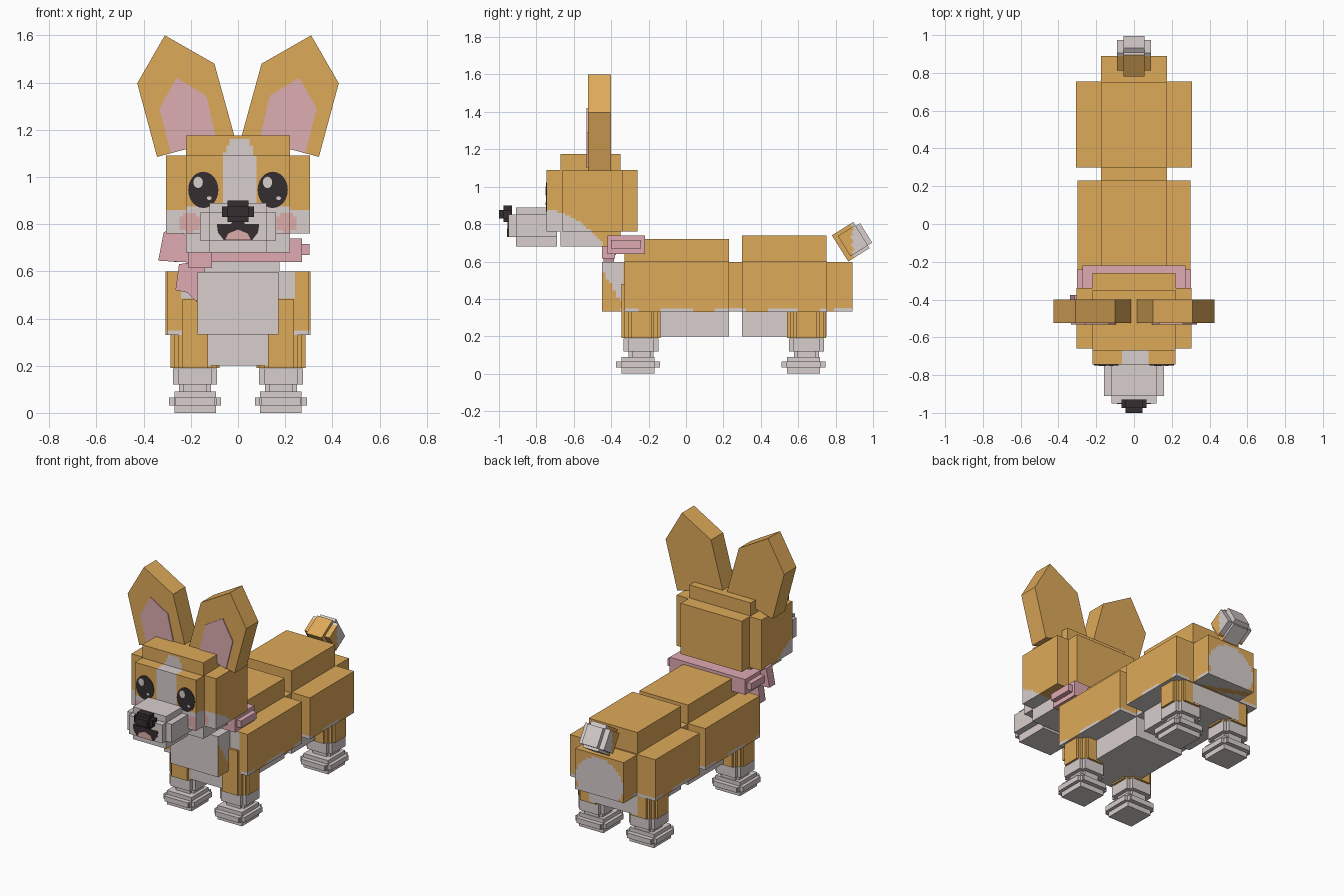
import bpy, bmesh, math
from mathutils import Vector, Matrix

old = bpy.data.objects.get("Cube")
if old:
    bpy.data.objects.remove(old)

# Flat colours
MATS = []
def material(name, rgb):
    m = bpy.data.materials.new(name)
    m.diffuse_color = (*rgb, 1)
    m.use_nodes = True
    m.node_tree.nodes["Principled BSDF"].inputs["Base Color"].default_value = (*rgb, 1)
    MATS.append(m)
    return len(MATS) - 1

TAN = material("tan fur", (.73, .40, .10))
WHITE = material("white fur", (.68, .62, .61))
PINK = material("inner ear pink", (.73, .42, .44))
SCARF = material("scarf pink", (.74, .40, .45))
BLUSH = material("blush pink", (.73, .42, .40))
DARK = material("dark brown", (.035, .027, .029))

def finish(name, bm, color):
    """Colour is one material or a rule on face centre and normal."""
    bmesh.ops.recalc_face_normals(bm, faces=bm.faces)
    for f in bm.faces:
        f.material_index = color(f.calc_center_median(), f.normal) if callable(color) else color
    me = bpy.data.meshes.new(name)
    bm.to_mesh(me)
    bm.free()
    for m in MATS:
        me.materials.append(m)
    ob = bpy.data.objects.new(name, me)
    bpy.context.collection.objects.link(ob)
    return ob

def blocks(name, boxes, color, cell=0.02):
    """Crossed boxes given as (x range, y range, z range)."""
    bm = bmesh.new()
    for box in boxes:
        part = bmesh.new()
        lo, hi = Vector(b[0] for b in box), Vector(b[1] for b in box)
        size = hi - lo
        bmesh.ops.create_cube(part, size=1, matrix=Matrix.Translation((lo + hi) / 2) @ Matrix.Diagonal((*size, 1)))
        if callable(color):
            for axis in range(3):
                no = Vector((0, 0, 0))
                no[axis] = 1
                n = math.ceil(size[axis] / cell)
                for i in range(1, n):
                    geom = part.verts[:] + part.edges[:] + part.faces[:]
                    bmesh.ops.bisect_plane(part, geom=geom, plane_co=lo + no * size[axis] * i / n, plane_no=no)
        tmp = bpy.data.meshes.new("tmp")
        part.to_mesh(tmp)
        part.free()
        bm.from_mesh(tmp)
        bpy.data.meshes.remove(tmp)
    return finish(name, bm, color)

def prism(name, pts, y0, y1, color, side=1):
    """Outline in x and z, extruded along y."""
    bm = bmesh.new()
    face = bm.faces.new([bm.verts.new((x * side, y0, z)) for x, z in pts])
    new = bmesh.ops.extrude_face_region(bm, geom=[face])["geom"]
    moved = [v for v in new if isinstance(v, bmesh.types.BMVert)]
    bmesh.ops.translate(bm, verts=moved, vec=(0, y1 - y0, 0))
    return finish(name, bm, color)

def oval(cx, cz, rx, rz, n=24):
    return [(cx + rx * math.cos(math.tau * i / n), cz + rz * math.sin(math.tau * i / n)) for i in range(n)]

def sym(w):
    return (-w, w)

# Head with blaze, pale cheeks and blush
def head_rule(p, n):
    if n.y < -.5 and ((abs(p.x) - .205) / .05) ** 2 + ((p.z - .805) / .04) ** 2 < 1:
        return BLUSH
    if p.y < -.655 and p.z < 1.155 and abs(p.x - .005) < .07 - max(0, p.z - 1.08) * .4:
        return WHITE
    return WHITE if p.z < .875 - 1.9 * (p.y + .75) ** 2 and p.y < -.45 else TAN

blocks("head", [(sym(.305), (-.66, -.34), (.76, 1.09)),
                (sym(.22), (-.745, -.26), (.76, 1.09)),
                (sym(.22), (-.67, -.35), (.68, 1.175))], head_rule, .0145)
blocks("muzzle", [(sym(.16), (-.91, -.69), (.73, .85)),
                  (sym(.12), (-.95, -.70), (.73, .85)),
                  (sym(.12), (-.91, -.69), (.68, .89))], WHITE)
blocks("nose", [(sym(.067), (-.975, -.93), (.83, .875)),
                (sym(.045), (-1, -.94), (.83, .875)),
                (sym(.045), (-.975, -.93), (.81, .90))], DARK)

# Mouth and tongue plates
half = [(.02, .82), (.03, .80), (.09, .80), (.085, .765), (.06, .732)]
prism("mouth", half + [(-x, z) for x, z in reversed(half)], -.954, -.949, DARK)
prism("tongue", [(-.055, .732), (-.042, .76), (0, .777), (.042, .76), (.055, .732)], -.957, -.953, BLUSH)
prism("nose_shine", oval(-.015, .862, .014, .008), -1.0, -.999, WHITE)

# Eyes and ears
ear = [(.10, 1.48), (.31, 1.60), (.427, 1.397), (.343, 1.085), (.015, 1.172)]
inner = [(.135, 1.345), (.26, 1.42), (.333, 1.29), (.285, 1.10), (.09, 1.155)]
for side, label in ((1, "left"), (-1, "right")):
    prism(label + "_eye", oval(.147, .945, .064, .077), -.749, -.744, DARK, side)
    prism(label + "_eye_shine", oval(.147 * side - .022, .977, .02, .024), -.752, -.748, WHITE)
    prism(label + "_eye_glint", oval(.147 * side + .025, .91, .01, .008), -.752, -.748, WHITE)
    prism(label + "_ear", ear, -.525, -.40, TAN, side)
    prism(label + "_inner_ear", inner, -.531, -.524, PINK, side)

# Body
def body_rule(p, n):
    if p.z < .343 + .012 * math.sin(22 * p.y + 9 * p.x):
        return WHITE
    if p.y > .885 and (p.x / .17) ** 2 + ((p.z - .43) / .15) ** 2 < 1:
        return WHITE
    if p.y < -.445:
        return WHITE
    if p.y < -.335:
        return WHITE if p.z > .56 - 1.7 * (p.y + .45) else TAN
    if p.y < -.325 and (abs(p.x) < .24 and p.z > .48 or abs(p.x) < .12):
        return WHITE
    return TAN

blocks("front_body", [(sym(.30), (-.33, .23), (.33, .60)),
                      (sym(.175), (-.33, .23), (.20, .72)),
                      (sym(.172), (-.45, -.2), (.333, .597))], body_rule)
blocks("rear_body", [(sym(.308), (.30, .755), (.33, .60)),
                     (sym(.175), (.22, .89), (.333, .597)),
                     (sym(.175), (.30, .75), (.20, .74))], body_rule)

# Legs and paws
def leg(name, cx, cy, top):
    def cross(a, b, z, dy=0):
        """Two boxes crossed in plan."""
        return [((cx - p, cx + p), (cy + dy - q, cy + dy + q), z) for p, q in ((a, b), (b, a))]
    blocks(name, cross(.09, .07, (.19, top)) + cross(.055, .104, (.19, top)), TAN)
    blocks(name + "_cuff", cross(.093, .07, (.12, .188)), WHITE)
    blocks(name + "_paw", cross(.067, .05, (.07, .125)) + cross(.11, .09, (.032, .065), -.017)
           + cross(.088, .088, (0, .09), -.017)[:1]
           + [((cx - .085, cx + .085), (cy - .135, cy + .1), (.032, .065))], WHITE)

for side, label in ((1, "left"), (-1, "right")):
    leg(label + "_front_leg", .182 * side, -.24, .48)
    leg(label + "_hind_leg", .182 * side, .645, .40)

# Tail, tipped with white
tail = blocks("tail", [(sym(.09), (.025, .135), (-.148, -.02)),
                       (sym(.055), (0, .135), (-.165, 0)),
                       (sym(.055), (.02, .162), (-.148, -.025))],
              lambda p, n: WHITE if .85 * p.y - .53 * p.z > .11 else TAN)
tail.location = (0, .78, .74)
tail.rotation_euler.x = math.radians(32)

# Scarf with knot and loose ends
blocks("scarf", [(sym(.303), (-.40, -.24), (.67, .715)),
                 (sym(.272), (-.42, -.22), (.64, .74))], SCARF)
blocks("scarf_knot", [((-.21, -.11), (-.45, -.38), (.615, .69))], SCARF)
prism("scarf_upper_end", [(-.15, .70), (-.27, .79), (-.315, .765), (-.338, .645), (-.16, .635)], -.435, -.375, SCARF)
prism("scarf_lower_end", [(-.13, .65), (-.25, .63), (-.265, .52), (-.215, .51), (-.175, .47)], -.44, -.385, SCARF)
